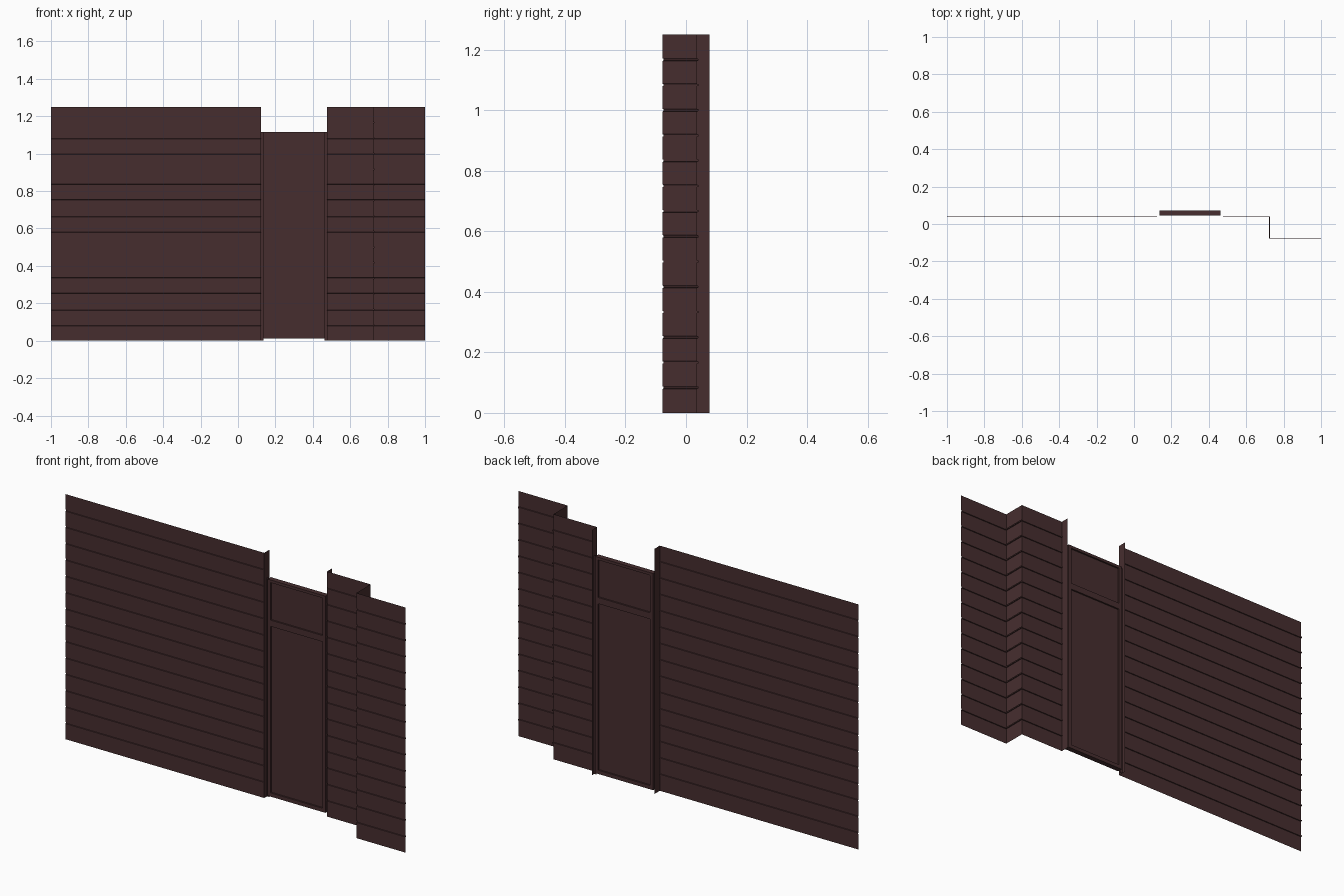
import bpy

if "Cube" in bpy.data.objects:
    bpy.data.objects.remove(bpy.data.objects["Cube"])

brown = bpy.data.materials.new("dark_brown_paint")
brown.diffuse_color = (0.062, 0.027, 0.028, 1)
brown.use_nodes = True
brown.node_tree.nodes["Principled BSDF"].inputs["Base Color"].default_value = brown.diffuse_color


def make_mesh(name, verts, faces):
    mesh = bpy.data.meshes.new(name)
    mesh.from_pydata(verts, [], faces)
    mesh.update()
    mesh.materials.append(brown)
    obj = bpy.data.objects.new(name, mesh)
    bpy.context.collection.objects.link(obj)
    return obj


def box(name, x0, x1, y0, y1, z0, z1):
    v = [(x, y, z) for z in (z0, z1) for x, y in ((x0, y0), (x1, y0), (x1, y1), (x0, y1))]
    f = [(3, 2, 1, 0), (4, 5, 6, 7)]
    f += [(i, (i + 1) % 4, (i + 1) % 4 + 4, i + 4) for i in range(4)]
    return make_mesh(name, v, f)


TOP, BOARDS = 1.25, 15
H = TOP / BOARDS
WALL, FRONT, BACK = 0.037, -0.078, 0.078

# Vertical profile of the siding: (inward depth, height), with a groove per joint
profile = [(0, 0)]
for i in range(1, BOARDS):
    z = i * H
    profile += [(0, z - 0.004), (0.004, z - 0.003), (0.004, z + 0.003), (0, z + 0.004)]
profile.append((0, TOP))


def siding(name, path):
    # path: (x, y, inward x, inward y) plan points swept up the profile
    n = len(path)
    verts = [(x + dx * d, y + dy * d, z) for d, z in profile for x, y, dx, dy in path]
    faces = [(r * n + c, r * n + c + 1, (r + 1) * n + c + 1, (r + 1) * n + c)
             for r in range(len(profile) - 1) for c in range(n - 1)]
    return make_mesh(name, verts, faces)


# Sided walls either side of the doorway, right one stepping forward
siding("left_wall", [(-1, WALL, 0, 1), (0.122, WALL, 0, 1)])
siding("right_wall", [(0.476, WALL, 0, 1), (0.722, WALL, 1, 1),
                      (0.722, FRONT, 1, 1), (1, FRONT, 0, 1)])

# Doorway returns and the narrow trim strips beside the door
for side, x, xi in (("left", 0.122, 0.136), ("right", 0.476, 0.462)):
    make_mesh(side + "_door_return",
              [(x, WALL, 0), (x, BACK, 0), (x, BACK, TOP), (x, WALL, TOP)], [(0, 1, 2, 3)])
    make_mesh(side + "_door_trim",
              [(x, 0.06, 0), (xi, 0.06, 0), (xi, 0.06, 1.115), (x, 0.06, 1.115)], [(0, 1, 2, 3)])

# Door frame with transom
Y0, Y1 = 0.045, 0.071
box("left_stile", 0.136, 0.152, Y0, Y1, 0.012, 1.117)
box("right_stile", 0.446, 0.462, Y0, Y1, 0.012, 1.117)
for name, z0, z1 in (("bottom_rail", 0.012, 0.031), ("transom_rail", 0.88, 0.912),
                     ("top_rail", 1.103, 1.117)):
    box(name, 0.152, 0.446, Y0, Y1, z0, z1)

# Recessed panels
box("door_panel", 0.152, 0.446, 0.053, 0.063, 0.031, 0.88)
box("transom_panel", 0.152, 0.446, 0.053, 0.063, 0.912, 1.103)
